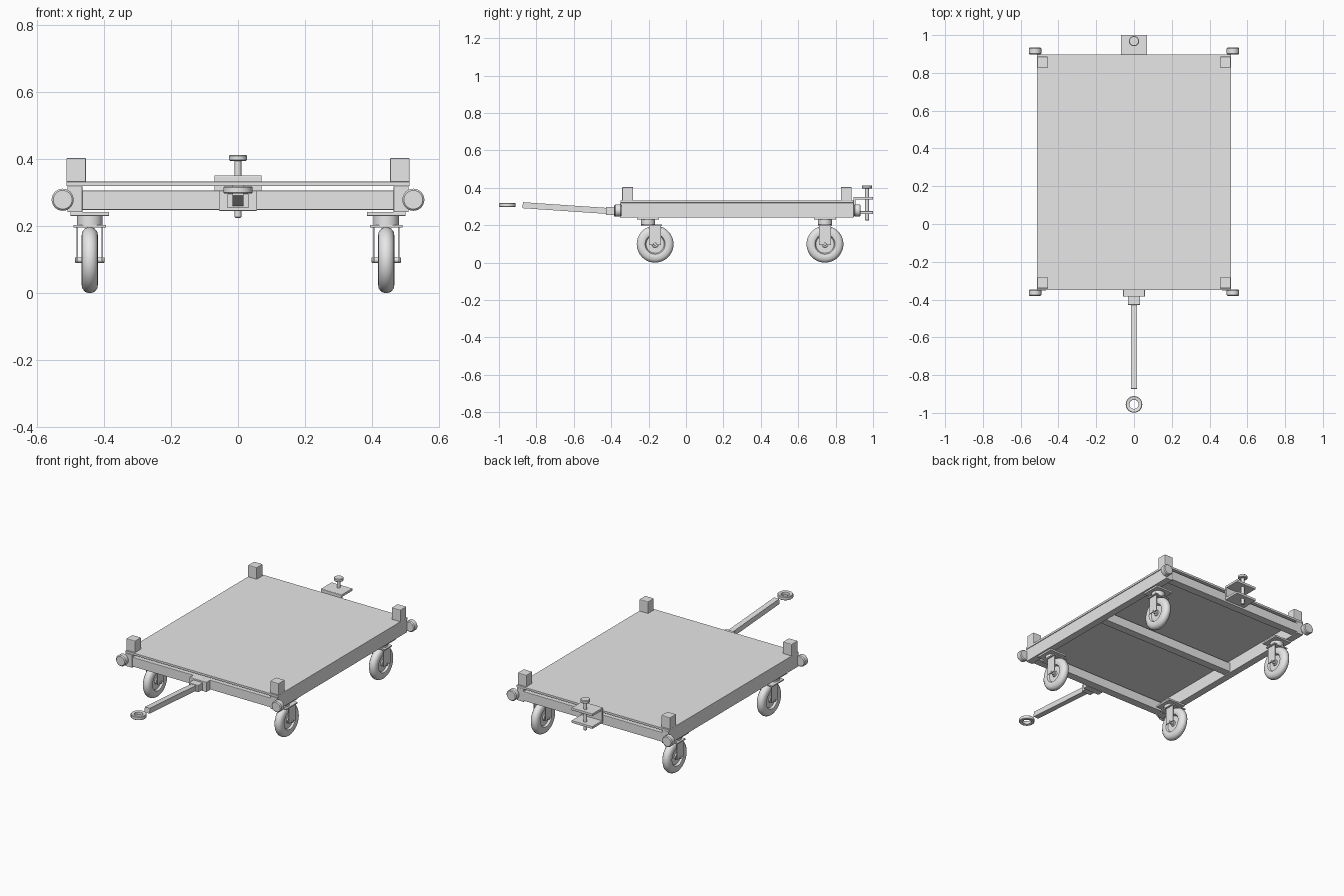
import bpy
import bmesh
import math
from mathutils import Vector, Matrix

old = bpy.data.objects.get("Cube")
if old:
    bpy.data.objects.remove(old, do_unlink=True)

grey = bpy.data.materials.new("plain_grey")
grey.use_nodes = True
grey.diffuse_color = (0.8, 0.8, 0.8, 1)
grey.node_tree.nodes["Principled BSDF"].inputs["Base Color"].default_value = (0.8, 0.8, 0.8, 1)


def finish(name, bm, smooth=False, bevel=0):
    """Turn a bmesh into a named object with the shared material."""
    bmesh.ops.recalc_face_normals(bm, faces=bm.faces[:])
    mesh = bpy.data.meshes.new(name)
    bm.to_mesh(mesh)
    bm.free()
    mesh.materials.append(grey)
    ob = bpy.data.objects.new(name, mesh)
    bpy.context.collection.objects.link(ob)
    if bevel:
        mod = ob.modifiers.new("soft_edges", "BEVEL")
        mod.width = bevel
        mod.segments = 2
    if smooth:
        bpy.ops.object.select_all(action="DESELECT")
        ob.select_set(True)
        bpy.context.view_layer.objects.active = ob
        bpy.ops.object.shade_smooth_by_angle(angle=math.radians(35))
    return ob


def box(name, x, y, z, bevel=0.002):
    """Box given by its (low, high) limits on each axis."""
    bm = bmesh.new()
    bmesh.ops.create_cube(bm, size=1)
    for v in bm.verts:
        v.co = [lo + (hi - lo) * (c + 0.5) for c, (lo, hi) in zip(v.co, (x, y, z))]
    return finish(name, bm, bevel=bevel)


def lathe(name, centre, profile, axis="Z", closed=False, steps=32):
    """Turn (radius, height) points around an axis through centre."""
    turn = {"Z": Matrix(), "X": Matrix.Rotation(math.pi / 2, 4, "Y"),
            "Y": Matrix.Rotation(-math.pi / 2, 4, "X")}[axis]
    bm = bmesh.new()
    verts = [bm.verts.new((r, 0, h)) for r, h in profile]
    pairs = list(zip(verts, verts[1:]))
    if closed:
        pairs.append((verts[-1], verts[0]))
    edges = [bm.edges.new(p) for p in pairs]
    bmesh.ops.spin(bm, geom=verts + edges, cent=(0, 0, 0), axis=(0, 0, 1),
                   angle=math.tau, steps=steps, use_duplicate=False)
    bmesh.ops.remove_doubles(bm, verts=bm.verts[:], dist=0.00005)
    bmesh.ops.transform(bm, matrix=Matrix.Translation(centre) @ turn, verts=bm.verts[:])
    return finish(name, bm, smooth=True)


def disc(name, centre, radius, half, axis="Z", edge=0.002):
    """Cylinder with softened rims."""
    return lathe(name, centre, [(0, -half), (radius - edge, -half), (radius, edge - half),
                                (radius, half - edge), (radius - edge, half), (0, half)], axis)


FRONT, BACK, SIDE = -0.35, 0.897, 0.513

# Platform and rectangular frame
box("platform", (-SIDE, SIDE), (FRONT, BACK), (0.32, 0.333), 0.001)
for s, side in ((1, "left"), (-1, "right")):
    box(side + "_rail", sorted((s * 0.465, s * 0.51)), (FRONT - 0.003, BACK), (0.242, 0.32))
box("front_beam", (-0.468, 0.468), (FRONT, FRONT + 0.05), (0.249, 0.306))
box("back_beam", (-0.468, 0.468), (BACK - 0.05, BACK), (0.249, 0.306))
box("middle_beam", (-0.468, 0.468), (0.25, 0.3), (0.249, 0.306))

# Corner posts and round bumpers
for s, side in ((1, "left"), (-1, "right")):
    for end, y, bump in (("front", -0.312, -0.364), ("back", 0.857, 0.916)):
        box(f"{end}_{side}_post", sorted((s * 0.454, s * SIDE)),
            (y - 0.029, y + 0.029), (0.33, 0.404), 0.004)
        disc(f"{end}_{side}_bumper", (s * 0.524, bump, 0.279), 0.033, 0.018, "Y", 0.005)


def caster(name, x, y, swivel):
    """Wheel, fork and mounting plate under a corner."""
    hub = 0.0985
    half = [(0, 0.017), (0.016, 0.017), (0.018, 0.01), (0.048, 0.01), (0.054, 0.022),
            (0.066, 0.025), (0.084, 0.023), (0.094, 0.015), (0.0985, 0.005)]
    lathe(name + "_wheel", (x, y, hub),
          half + [(r, -h) for r, h in reversed(half)], "X", steps=48)
    disc(name + "_axle", (x, y, hub), 0.008, 0.044, "X", 0.001)
    for s in (1, -1):
        box(name + "_fork_leg", sorted((x + s * 0.035, x + s * 0.04)),
            (y - 0.032, y + 0.032), (hub - 0.004, 0.2), 0.001)
    pivot = y - 0.038 if swivel else y
    box(name + "_fork_crown", (x - 0.049, x + 0.049),
        (min(pivot, y) - 0.037, y + 0.037), (0.196, 0.204), 0.001)
    disc(name + "_swivel", (x, pivot, 0.217), 0.038, 0.015)
    box(name + "_plate", (x - 0.058, x + 0.058), (pivot - 0.058, pivot + 0.058),
        (0.231, 0.242), 0.001)


for s, side in ((1, "left"), (-1, "right")):
    caster(f"front_{side}_caster", s * 0.443, -0.165, True)
    caster(f"back_{side}_caster", s * 0.443, 0.743, False)

# Tow bar: bracket, socket, sloping bar and eye
box("tow_bracket", (-0.057, 0.057), (-0.385, -0.348), (0.246, 0.306))
box("tow_socket", (-0.032, 0.032), (-0.428, -0.38), (0.254, 0.297))
start, stop = Vector((0, -0.4, 0.275)), Vector((0, -0.873, 0.307))
bar = box("tow_bar", (-0.017, 0.017), (-0.5, 0.5), (-0.016, 0.016), 0)
span = stop - start
for v in bar.data.vertices:
    v.co.y *= span.length
bar.data.transform(Matrix.Translation((start + stop) / 2)
                   @ Matrix.Rotation(math.atan2(-span.z, -span.y) * -1 + math.pi
                                     if span.y > 0 else -math.atan2(span.z, -span.y), 4, "X"))
lathe("tow_eye", (0, -0.955, 0.308),
      [(0.024, -0.009), (0.027, -0.011), (0.041, -0.011), (0.044, -0.008),
       (0.044, 0.008), (0.041, 0.011), (0.027, 0.011), (0.024, 0.009)], closed=True)

# Rear coupler: two plates and a dropped pin
box("coupler_back_plate", (-0.07, 0.07), (BACK - 0.002, BACK + 0.01), (0.26, 0.35), 0.001)
box("coupler_upper_plate", (-0.07, 0.07), (BACK, 1.0), (0.337, 0.352))
box("coupler_lower_plate", (-0.07, 0.07), (BACK, 1.0), (0.26, 0.275))
disc("pin_shaft", (0, 0.968, 0.312), 0.01, 0.087)
disc("pin_head", (0, 0.968, 0.404), 0.027, 0.009, "Z", 0.003)
